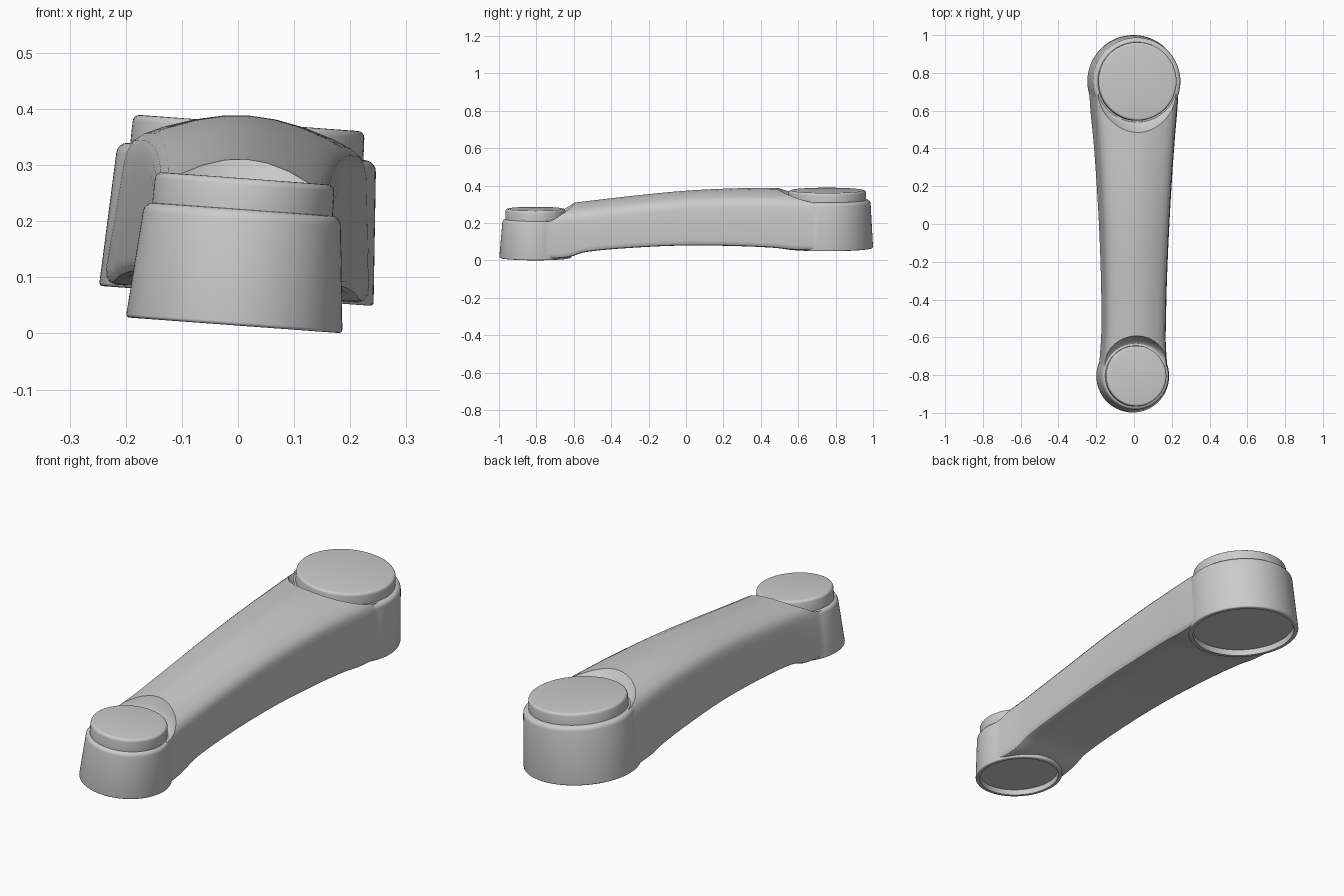
import bpy, bmesh, math
from mathutils import Matrix

if "Cube" in bpy.data.objects:
    bpy.data.objects.remove(bpy.data.objects["Cube"])

TILT = Matrix.Translation((-0.008, 0, 0)) @ Matrix.Rotation(math.radians(4.2), 4, 'Y')


def make_object(name, bm):
    bmesh.ops.recalc_face_normals(bm, faces=bm.faces)
    me = bpy.data.meshes.new(name)
    bm.to_mesh(me)
    bm.free()
    ob = bpy.data.objects.new(name, me)
    bpy.context.collection.objects.link(ob)
    return ob


def loft(name, rings):
    """Skin closed rings of points and cap both ends."""
    bm = bmesh.new()
    rows = [[bm.verts.new(p) for p in r] for r in rings]
    n = len(rows[0])
    for a, b in zip(rows, rows[1:]):
        for i in range(n):
            bm.faces.new((a[i], a[(i + 1) % n], b[(i + 1) % n], b[i]))
    bm.faces.new(rows[0])
    bm.faces.new(rows[-1])
    return make_object(name, bm)


def lathe(name, y, profile, seg=96):
    """Turn an (r, z) profile about the vertical axis at y."""
    ang = [2 * math.pi * i / seg + 0.01 for i in range(seg)]
    return loft(name, [[(r * math.cos(a), y + r * math.sin(a), z) for a in ang]
                       for r, z in profile])


def rounded(r0, r1, z0, z1, f0, f1):
    """Tapered cylinder profile with rounded bottom (f0) and top (f1) edges."""
    q = [math.radians(a) for a in (0, 22.5, 45, 67.5, 90)]
    low = [(r0 - f0 + f0 * math.sin(a), z0 + f0 - f0 * math.cos(a)) for a in q]
    top = [(r1 - f1 + f1 * math.cos(a), z1 - f1 + f1 * math.sin(a)) for a in q]
    return low + top


def station(y):
    """Smooth interpolation of the arm stations."""
    i = 0
    while i < len(STATIONS) - 2 and y > STATIONS[i + 1][0]:
        i += 1
    p0, p1, p2, p3 = (STATIONS[max(0, min(len(STATIONS) - 1, i + k))] for k in (-1, 0, 1, 2))
    h = p2[0] - p1[0]
    t = (y - p1[0]) / h
    out = []
    for c in (1, 2, 3):
        m1 = (p2[c] - p0[c]) / (p2[0] - p0[0]) * h
        m2 = (p3[c] - p1[c]) / (p3[0] - p1[0]) * h
        out.append((2*t**3 - 3*t**2 + 1) * p1[c] + (t**3 - 2*t**2 + t) * m1
                   + (3*t**2 - 2*t**3) * p2[c] + (t**3 - t**2) * m2)
    return out


# Arm: y, half width, underside z, crown z
STATIONS = [
    (-0.80, 0.184, 0.022, 0.285), (-0.70, 0.177, 0.022, 0.298), (-0.62, 0.172, 0.031, 0.308),
    (-0.54, 0.171, 0.056, 0.317), (-0.30, 0.175, 0.079, 0.345), (0.00, 0.187, 0.093, 0.374),
    (0.30, 0.205, 0.090, 0.388), (0.48, 0.219, 0.082, 0.389), (0.56, 0.227, 0.073, 0.388),
    (0.65, 0.234, 0.071, 0.387), (0.755, 0.238, 0.071, 0.385)]
# Half section: width factor, reference (0 underside, 1 crown), z offset
HALF = [(0.50, 0, 0), (0.92, 0, 0), (0.965, 0, .004), (0.99, 0, .013), (1.0, 0, .028),
        (0.935, 1, -.12), (0.925, 1, -.095), (0.905, 1, -.075), (0.87, 1, -.058),
        (0.80, 1, -.044), (0.67, 1, -.030), (0.45, 1, -.014), (0.22, 1, -.0035)]
SECTION = [(0, 0, 0)] + HALF + [(0, 1, 0)] + [(-f, k, d) for f, k, d in reversed(HALF)]

rings = []
N = 56
for j in range(N + 1):
    y = -0.80 + 1.555 * j / N
    w, zb, zt = station(y)
    rings.append([(f * w, y, (zt if k else zb) + d) for f, k, d in SECTION])
body = loft("arm_body", rings)

# End bosses, clearance bowls above them, and recesses beneath
FY, RY = -0.805, 0.755
helpers = []
for kind, ob in [
    ('DIFFERENCE', lathe("front_bowl", FY, [(0.172, 0.219), (0.180, 0.224), (0.190, 0.238),
                                            (0.203, 0.27), (0.213, 0.31), (0.235, 0.42)])),
    ('DIFFERENCE', lathe("rear_bowl", RY, [(0.212, 0.322), (0.222, 0.327), (0.238, 0.343),
                                           (0.270, 0.388), (0.305, 0.44)])),
    ('UNION', lathe("front_boss", FY, rounded(0.193, 0.177, 0.0145, 0.222, 0.006, 0.018))),
    ('UNION', lathe("rear_boss", RY, rounded(0.245, 0.232, 0.067, 0.325, 0.006, 0.02))),
    ('DIFFERENCE', lathe("front_recess", FY, [(0.175, -0.05), (0.175, 0.040)])),
    ('DIFFERENCE', lathe("rear_recess", RY, [(0.225, 0.0), (0.225, 0.095)])),
]:
    m = body.modifiers.new(ob.name, 'BOOLEAN')
    m.operation, m.object, m.solver = kind, ob, 'EXACT'
    ob.hide_render = True
    helpers.append(ob)

# Bake the booleans and discard the helpers
dg = bpy.context.evaluated_depsgraph_get()
baked = bpy.data.meshes.new_from_object(body.evaluated_get(dg))
body.modifiers.clear()
body.data = baked
for ob in helpers:
    bpy.data.objects.remove(ob)

# Round cover caps
parts = [body,
         lathe("front_cap", FY, rounded(0.162, 0.160, 0.20, 0.277, 0.004, 0.012)),
         lathe("rear_cap", RY, rounded(0.209, 0.207, 0.30, 0.376, 0.004, 0.012))]

# Tilt the whole piece and shade it
bpy.ops.object.select_all(action='DESELECT')
for ob in parts:
    ob.data.transform(TILT)
    ob.select_set(True)
bpy.context.view_layer.objects.active = body
bpy.ops.object.shade_smooth_by_angle(angle=math.radians(32))
